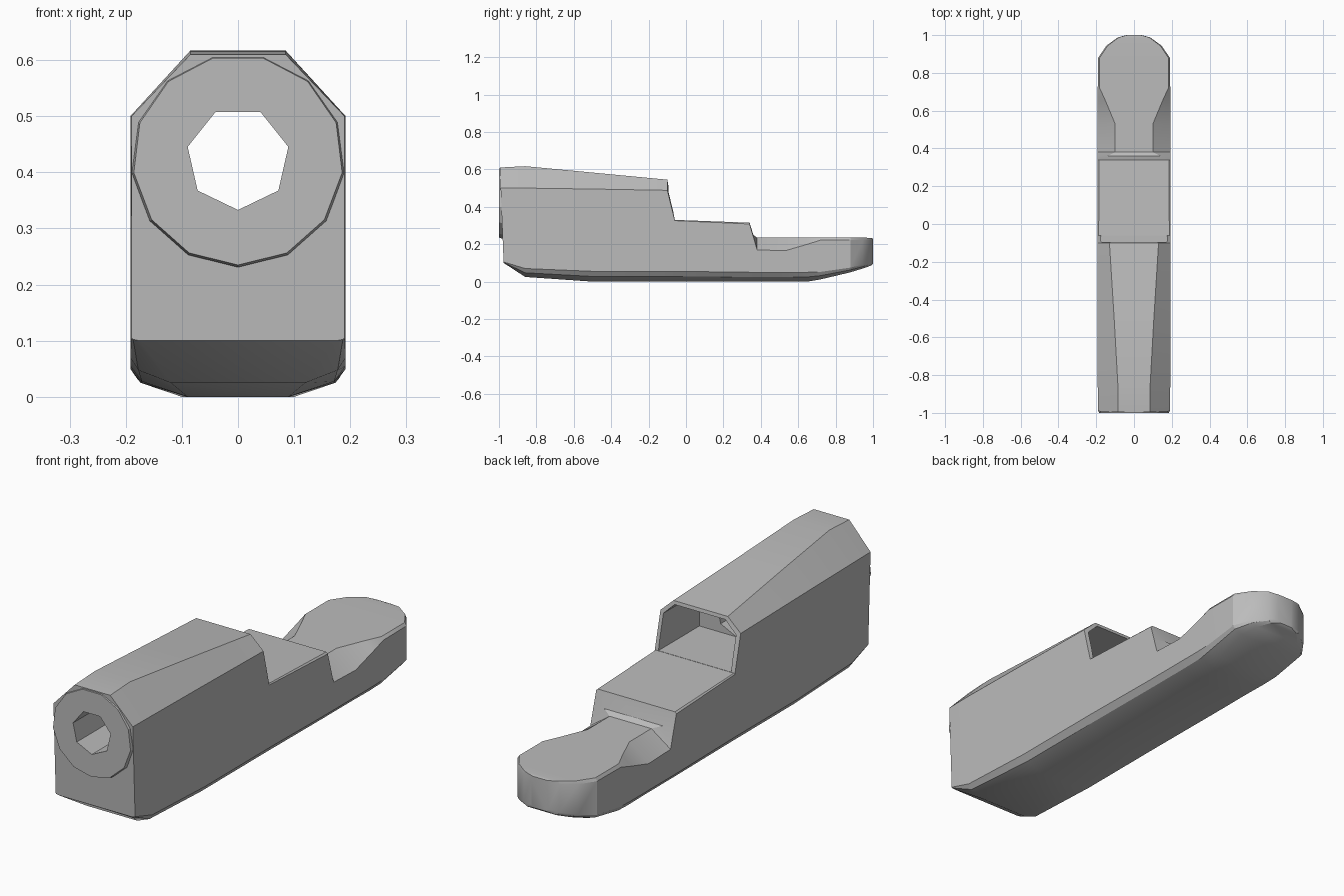
import bpy
import bmesh
import math

cube = bpy.data.objects.get("Cube")
if cube:
    bpy.data.objects.remove(cube, do_unlink=True)

grey = bpy.data.materials.new("plain grey")
grey.use_nodes = True
colour = (0.5, 0.5, 0.5, 1)
grey.diffuse_color = colour
grey.node_tree.nodes["Principled BSDF"].inputs["Base Color"].default_value = colour


def loft(name, rings):
    """Skin a list of equal-length point rings and cap both ends."""
    bm = bmesh.new()
    loops = [[bm.verts.new(p) for p in ring] for ring in rings]
    count = len(loops[0])
    for a, b in zip(loops, loops[1:]):
        for i in range(count):
            j = (i + 1) % count
            bm.faces.new((a[i], a[j], b[j], b[i]))
    bm.faces.new(loops[0])
    bm.faces.new(loops[-1])
    bmesh.ops.recalc_face_normals(bm, faces=bm.faces)
    mesh = bpy.data.meshes.new(name)
    bm.to_mesh(mesh)
    bm.free()
    mesh.materials.append(grey)
    obj = bpy.data.objects.new(name, mesh)
    bpy.context.collection.objects.link(obj)
    return obj


def mirrored(half, y):
    """Turn a right-hand half section of (x, z) points into a full ring."""
    full = half + [(-x, z) for x, z in reversed(half)]
    return [(x, y, z) for x, z in full]


def polygon(sides, radius, y, z, turn=0):
    """Ring of a regular polygon facing along y, first corner at the bottom."""
    angles = [turn + math.tau * i / sides for i in range(sides)]
    return [(radius * math.sin(a), y, z - radius * math.cos(a)) for a in angles]


def activate(obj):
    bpy.ops.object.select_all(action="DESELECT")
    obj.select_set(True)
    bpy.context.view_layer.objects.active = obj


def cut(obj, cutter):
    cutter.hide_render = True
    mod = obj.modifiers.new("cut", "BOOLEAN")
    mod.operation = "DIFFERENCE"
    mod.solver = "EXACT"
    mod.object = cutter
    activate(obj)
    bpy.ops.object.modifier_apply(modifier=mod.name)


# Body stations: y, half width, keel half width, keel z, side low z,
# side high z, top half width, top z
stations = [
    (-0.975, 0.19, 0.175, 0.1, 0.105, 0.5, 0.085, 0.61),
    (-0.86, 0.192, 0.12, 0.025, 0.07, 0.5, 0.085, 0.617),
    (-0.5, 0.192, 0.09, 0, 0.055, 0.495, 0.105, 0.583),
    (-0.1, 0.192, 0.09, 0, 0.055, 0.488, 0.13, 0.545),
    (-0.06, 0.192, 0.09, 0, 0.055, 0.326, 0.187, 0.33),
    (0.34, 0.192, 0.09, 0, 0.05, 0.308, 0.185, 0.315),
    (0.36, 0.192, 0.09, 0, 0.05, 0.24, 0.14, 0.25),
    (0.38, 0.192, 0.09, 0, 0.05, 0.17, 0.1, 0.235),
    (0.53, 0.192, 0.09, 0, 0.05, 0.165, 0.1, 0.235),
    (0.65, 0.192, 0.1, 0, 0.05, 0.2, 0.15, 0.235),
    (0.72, 0.192, 0.13, 0.012, 0.052, 0.222, 0.182, 0.235),
    (0.88, 0.19, 0.14, 0.05, 0.075, 0.222, 0.182, 0.235),
    (0.945, 0.145, 0.11, 0.07, 0.09, 0.222, 0.138, 0.235),
    (0.988, 0.085, 0.07, 0.085, 0.1, 0.222, 0.08, 0.234),
    (1, 0.04, 0.03, 0.095, 0.105, 0.222, 0.035, 0.23),
]
rings = []
for y, w, keel, bottom, low, high, top, z_top in stations:
    bilge = (keel + 0.8 * (w - keel), bottom + 0.5 * (low - bottom))
    half = [(keel, bottom), bilge, (w, low), (w, high), (top, z_top)]
    rings.append(mirrored(half, y))

# Front face leans slightly forward towards the top
rings[0] = [(x, y - 0.04 * (z - 0.1), z) for x, y, z in rings[0]]
body = loft("body", rings)

# Rounded collar around the front bore
collar = loft("front_collar", [
    polygon(13, 0.191, -0.95, 0.422),
    polygon(13, 0.191, -0.985, 0.422),
    polygon(13, 0.187, -1, 0.422),
])

# Open rear chamber under the hood
chamber_half = [(0.174, 0.331), (0.174, 0.48), (0.122, 0.53)]
chamber = loft("chamber_cutter", [mirrored(chamber_half, y) for y in (-0.34, 0.1)])

# Seven-sided bore running from the front into the chamber
bore = loft("bore_cutter", [polygon(7, 0.092, y, 0.425) for y in (-1.1, -0.2)])

cut(body, chamber)
cut(body, bore)
cut(collar, bore)
for helper in (chamber, bore):
    bpy.data.objects.remove(helper, do_unlink=True)

for part in (body, collar):
    activate(part)
    bpy.ops.object.shade_smooth_by_angle(angle=math.radians(22))
